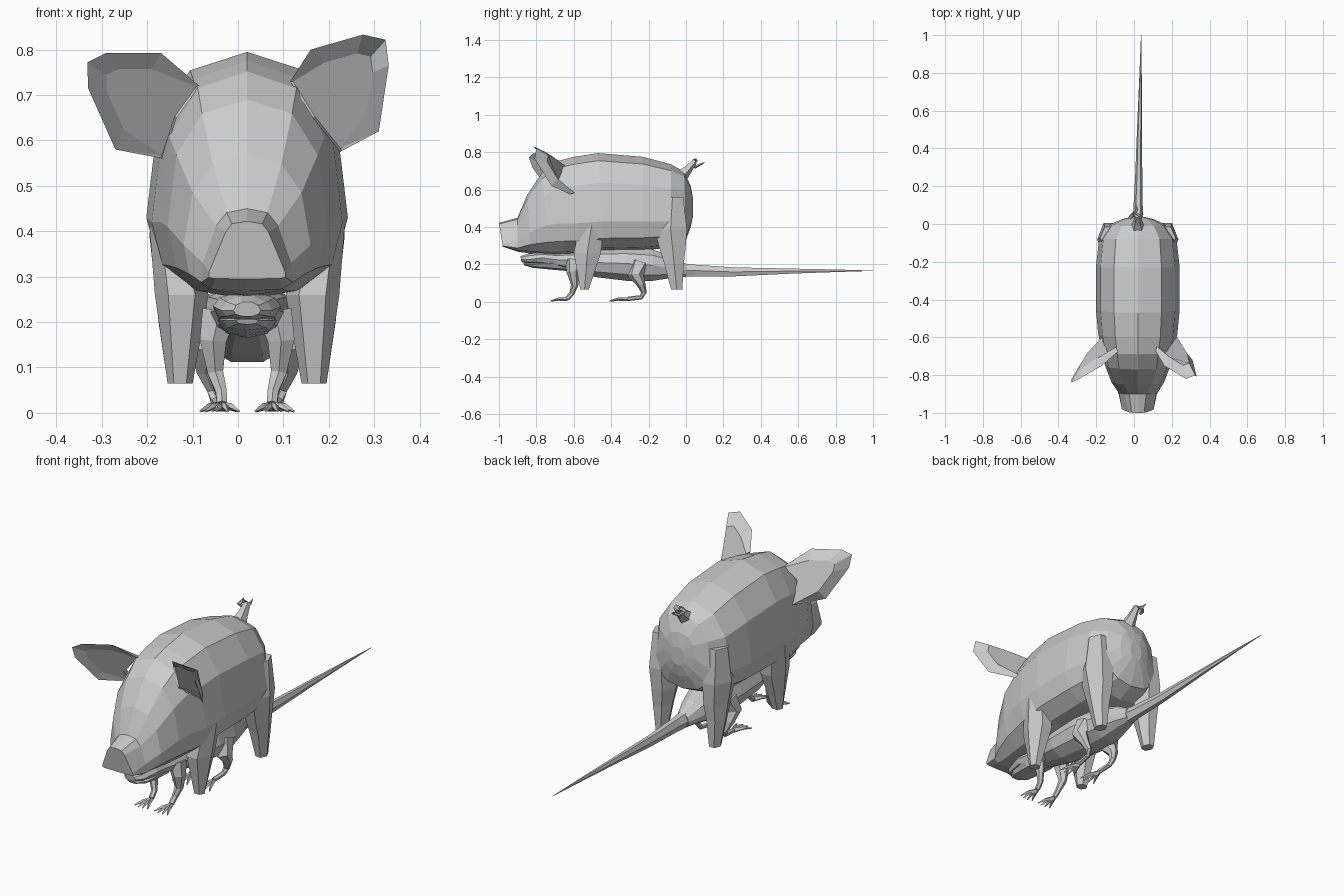
import bpy
import bmesh
import math
from mathutils import Vector

CX = 0.02  # shared centre line of both animals


def make(name, verts, faces):
    mesh = bpy.data.meshes.new(name)
    mesh.from_pydata(verts, [], faces)
    bm = bmesh.new()
    bm.from_mesh(mesh)
    bmesh.ops.recalc_face_normals(bm, faces=bm.faces)
    bm.to_mesh(mesh)
    bm.free()
    obj = bpy.data.objects.new(name, mesh)
    bpy.context.collection.objects.link(obj)
    return obj


def loft(name, rings):
    n = len(rings[0])
    verts = [p for ring in rings for p in ring]
    faces = []
    for r in range(len(rings) - 1):
        for i in range(n):
            j = (i + 1) % n
            faces.append((r * n + i, r * n + j, (r + 1) * n + j, (r + 1) * n + i))
    faces.append(tuple(range(n)))
    faces.append(tuple(range(len(verts) - n, len(verts))))
    return make(name, verts, faces)


def power(v, e):
    return math.copysign(abs(v) ** e, v) if abs(v) > 1e-6 else 0.0


def body(name, sections, n=12, e=0.82):
    # section: y at top, y at bottom, bottom z, top z, half width, z of widest point
    # optional: squareness exponent, narrowing towards the top
    rings = []
    for yt, yb, zb, zt, hw, zw, *extra in sections:
        ex, taper = extra if extra else (e, 0.0)
        ring = []
        for i in range(n):
            a = 2 * math.pi * i / n
            s = power(math.sin(a), ex)
            z = zw + s * (zt - zw if s > 0 else zw - zb)
            t = (z - zb) / (zt - zb)
            x = hw * power(math.cos(a), ex) * (1 - taper * t)
            ring.append((CX + x, yb + (yt - yb) * t, z))
        rings.append(ring)
    return loft(name, rings)


def tube(name, path, n=6):
    # path point: x, y, z, radius; rings face along the local direction
    pts = [Vector(p[:3]) for p in path]
    rings = []
    for k, p in enumerate(pts):
        d = pts[min(k + 1, len(pts) - 1)] - pts[max(k - 1, 0)]
        u = d.cross(Vector((1, 0, 0))).normalized()
        v = d.cross(u).normalized()
        r = path[k][3]
        rings.append([tuple(p + r * (u * math.cos(2 * math.pi * i / n)
                                     + v * math.sin(2 * math.pi * i / n)))
                      for i in range(n)])
    return loft(name, rings)


# Pig trunk and head, snout to rump
body("pig_body", [
    (-1.00, -0.98, 0.295, 0.422, 0.090, 0.31, 0.35, 0.55),
    (-0.90, -0.90, 0.268, 0.450, 0.115, 0.33, 0.55, 0.45),
    (-0.85, -0.83, 0.258, 0.570, 0.145, 0.37, 0.80, 0.10),
    (-0.77, -0.73, 0.250, 0.690, 0.175, 0.41),
    (-0.69, -0.65, 0.250, 0.752, 0.192, 0.42),
    (-0.60, -0.57, 0.255, 0.775, 0.210, 0.42),
    (-0.47, -0.44, 0.270, 0.795, 0.222, 0.43),
    (-0.23, -0.23, 0.275, 0.775, 0.222, 0.43),
    (-0.08, -0.08, 0.290, 0.735, 0.205, 0.43),
    (-0.01, 0.00, 0.330, 0.695, 0.150, 0.46),
    (0.025, 0.025, 0.400, 0.620, 0.085, 0.51),
    (0.038, 0.038, 0.460, 0.550, 0.035, 0.51),
])

# Pig legs: z, inner x, outer x, front y, back y
PIG_LEGS = {
    "pig_front_leg": [(0.41, 0.12, 0.215, -0.57, -0.44), (0.26, 0.085, 0.203, -0.60, -0.455),
                      (0.065, 0.12, 0.175, -0.565, -0.52)],
    "pig_back_leg": [(0.56, 0.10, 0.200, -0.13, -0.015), (0.39, 0.08, 0.215, -0.17, 0.005),
                     (0.28, 0.085, 0.203, -0.14, -0.003),
                     (0.20, 0.10, 0.195, -0.115, -0.012), (0.065, 0.12, 0.175, -0.08, -0.02)],
}
for name, rows in PIG_LEGS.items():
    for side, tag in ((-1, "left"), (1, "right")):
        rings = []
        for z, a, b, y0, y1 in rows:
            ym, c = (y0 + y1) / 2, 0.25 * (b - a)
            ring = [(a, ym), (a + c, y0), (b - c, y0), (b, ym), (b - c, y1), (a + c, y1)]
            rings.append([(CX + side * x, y, z) for x, y in ring])
        loft(name + "_" + tag, rings)

# Pig ears: cupped outline; first and last two points are rooted in the head
EARS = {
    "pig_ear_right": [(0.115, -0.675, 0.73), (0.16, -0.75, 0.80), (0.275, -0.82, 0.833),
                      (0.325, -0.80, 0.822), (0.332, -0.81, 0.765), (0.31, -0.72, 0.62),
                      (0.225, -0.62, 0.575), (0.165, -0.71, 0.65)],
    "pig_ear_left": [(-0.085, -0.675, 0.72), (-0.17, -0.75, 0.793), (-0.29, -0.82, 0.793),
                     (-0.332, -0.84, 0.772), (-0.33, -0.82, 0.715), (-0.27, -0.72, 0.58),
                     (-0.165, -0.62, 0.56), (-0.135, -0.71, 0.65)],
}
for name, rim in EARS.items():
    n = len(rim)
    mid = Vector([sum(p[k] for p in rim) / n for k in range(3)])
    back, front = [], []
    for i, p in enumerate(rim):
        root = i in (0, 6, 7)
        keep = 0.95 if root else 0.62
        shrunk = Vector(p).lerp(mid, 1 - keep)
        back.append(tuple(shrunk + Vector((0, 0.03 if root else 0.04, 0))))
        front.append(tuple(shrunk + Vector((0, 0.006 if root else 0.012, 0))))
    loft(name, [back, rim, front])

# Curly pig tail
tube("pig_tail", [(CX, -0.03, 0.67, 0.04), (CX, 0.01, 0.71, 0.025), (0.02, 0.045, 0.75, 0.016),
                  (-0.005, 0.05, 0.755, 0.013), (-0.02, 0.035, 0.74, 0.011),
                  (0.0, 0.05, 0.72, 0.009), (0.015, 0.075, 0.735, 0.007),
                  (0.01, 0.10, 0.745, 0.002)], 5)

# Lizard body, nose to hips
body("lizard_body", [
    (-0.885, -0.88, 0.212, 0.245, 0.030, 0.225),
    (-0.85, -0.85, 0.205, 0.258, 0.055, 0.225),
    (-0.77, -0.77, 0.195, 0.266, 0.075, 0.235),
    (-0.69, -0.69, 0.180, 0.262, 0.072, 0.225),
    (-0.60, -0.60, 0.160, 0.272, 0.085, 0.220),
    (-0.48, -0.48, 0.128, 0.285, 0.105, 0.210),
    (-0.32, -0.32, 0.108, 0.292, 0.110, 0.205),
    (-0.18, -0.18, 0.108, 0.285, 0.095, 0.195),
    (-0.07, -0.07, 0.126, 0.245, 0.062, 0.180),
    (0.00, 0.00, 0.132, 0.205, 0.034, 0.168),
], 10, 0.95)

# Lizard lower jaw
body("lizard_jaw", [
    (-0.87, -0.865, 0.195, 0.207, 0.025, 0.203),
    (-0.82, -0.82, 0.182, 0.210, 0.055, 0.203),
    (-0.72, -0.72, 0.172, 0.215, 0.065, 0.205),
    (-0.64, -0.64, 0.165, 0.215, 0.060, 0.205),
], 8)

# Long tapering lizard tail
rings = []
for y, x, z, w, h in [(-0.03, 0.02, 0.17, 0.036, 0.042), (0.05, 0.021, 0.167, 0.026, 0.036),
                      (0.25, 0.025, 0.160, 0.019, 0.028), (0.55, 0.030, 0.164, 0.012, 0.016),
                      (0.80, 0.035, 0.166, 0.006, 0.008), (1.00, 0.038, 0.166, 0.001, 0.001)]:
    rings.append([(x + w * math.cos(i * math.pi / 3), y, z + h * math.sin(i * math.pi / 3))
                  for i in range(6)])
loft("lizard_tail", rings)

# Lizard legs: offset from centre, y, z, radius, then spread toes
LIZARD_LEGS = {
    "lizard_front": ([(0.06, -0.60, 0.22, 0.045), (0.075, -0.605, 0.16, 0.034),
                      (0.07, -0.595, 0.09, 0.020), (0.057, -0.61, 0.045, 0.014),
                      (0.055, -0.635, 0.018, 0.013)], 0.09),
    "lizard_back": ([(0.065, -0.25, 0.20, 0.055), (0.09, -0.27, 0.14, 0.042),
                     (0.09, -0.24, 0.095, 0.024), (0.075, -0.225, 0.05, 0.015),
                     (0.068, -0.24, 0.024, 0.012), (0.062, -0.31, 0.016, 0.012)], 0.10),
}
for name, (path, reach) in LIZARD_LEGS.items():
    for side, tag in ((-1, "left"), (1, "right")):
        tube(f"{name}_leg_{tag}", [(CX + side * x, y, z, r) for x, y, z, r in path])
        x0, y0, z0, r0 = path[-1]
        for t, ang in enumerate((-24, -8, 8, 24)):
            a = math.radians(ang)
            toe = [(0, 0.013, 0.010), (0.55, 0.014, 0.008), (1, 0.004, 0.003)]
            tube(f"{name}_toe_{tag}_{t + 1}",
                 [(CX + side * (x0 + math.sin(a) * reach * k), y0 - math.cos(a) * reach * k, z, r)
                  for k, z, r in toe], 4)
